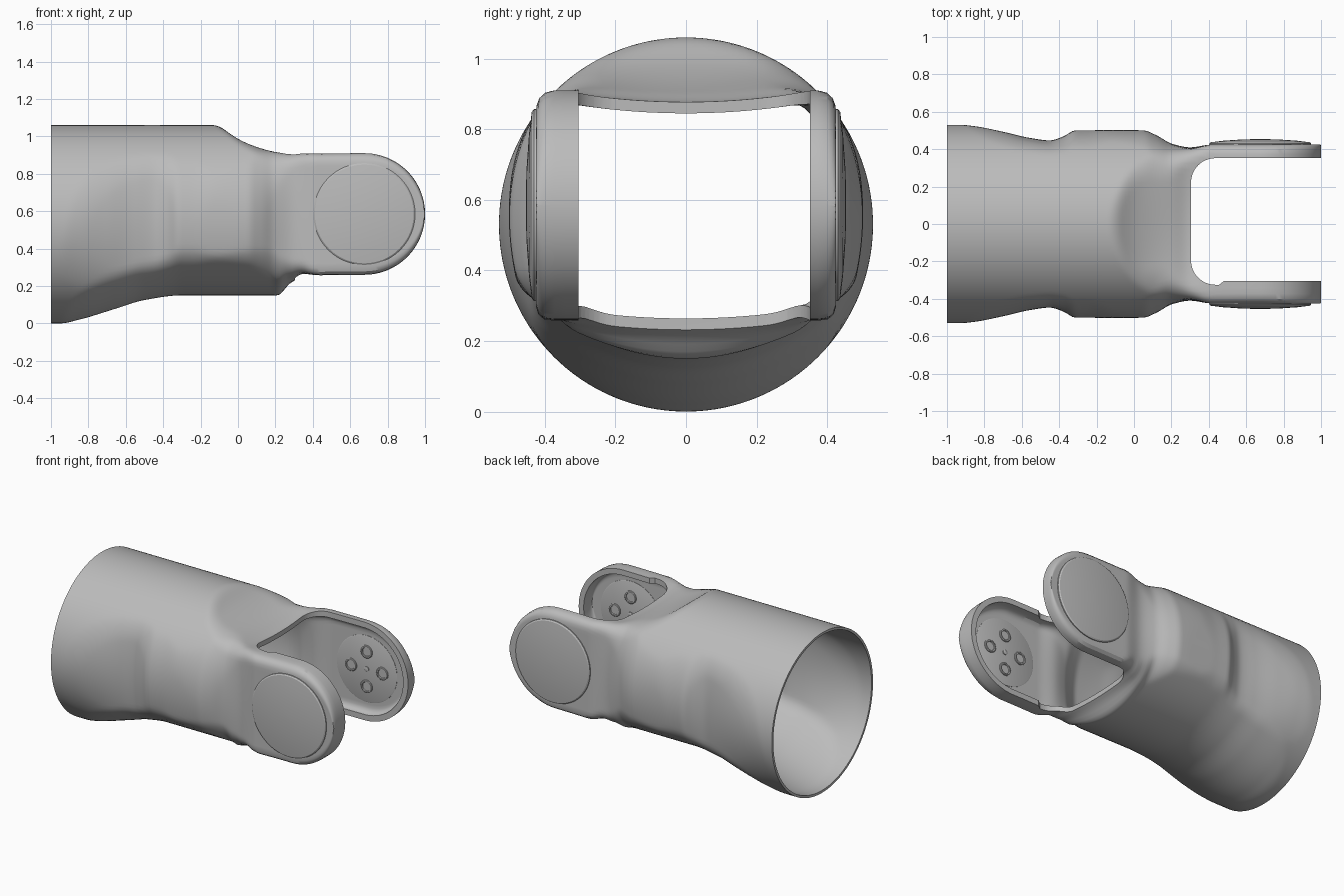
import bpy, bmesh, math

cube = bpy.data.objects.get("Cube")
if cube:
    bpy.data.objects.remove(cube, do_unlink=True)

grey = bpy.data.materials.new("plain grey")
grey.use_nodes = True
COLOUR = (0.5, 0.5, 0.5, 1)
grey.diffuse_color = COLOUR
grey.node_tree.nodes["Principled BSDF"].inputs["Base Color"].default_value = COLOUR

# Limits of the shell along its length: (x, value)
TOP = [(-1, 1.12), (-.2, 1.12), (-.115, 1.066), (0, .987), (.1, .94), (.2, .905), (.3, .877),
       (.45, .908), (.675, .91)]
BOTTOM = [(-1, -.01), (-.85, .02), (-.65, .08), (-.5, .125), (-.3, .15), (.21, .15),
          (.28, .215), (.36, .255), (.675, .26)]
WIDTH = [(-1, .545), (-.85, .524), (-.7, .493), (-.55, .459), (-.45, .447), (-.38, .467),
         (-.31, .502), (.05, .502), (.12, .475), (.2, .43), (.3, .41), (.42, .425), (1, .425)]
RADIUS = [(-1, .53), (.1, .53), (.35, .57), (1, .57)]
TOP_BEND = [(-1, 0), (0, 0), (.3, .25), (.45, 0), (1, 0)]
BOTTOM_BEND = [(-1, .9), (.18, .9), (.3, .25), (.45, 0), (1, 0)]
SIDE_BEND = [(-1, .9), (-.7, .6), (-.45, .35), (-.3, .6), (.05, .6), (.3, .1), (.42, 0), (1, 0)]
FILLET = [(-1, .004), (-.7, .025), (-.45, .035), (-.25, .04), (-.12, .02), (.05, .04),
          (.2, .09), (.32, .06), (.42, .04), (1, .04)]
WALL = [(-1, .016), (-.2, .025), (.3, .032), (.42, .036), (1, .036)]
END_X, END_Z, END_R = .675, .585, .325


def at(keys, x):
    """Monotone smooth interpolation."""
    i = 0
    while i < len(keys) - 2 and x > keys[i + 1][0]:
        i += 1

    def slope(j):
        if j < 0 or j > len(keys) - 2:
            return 0
        return (keys[j + 1][1] - keys[j][1]) / (keys[j + 1][0] - keys[j][0])

    def tangent(a, b):
        return 2 * a * b / (a + b) if a * b > 0 else 0
    (x0, v0), (x1, v1) = keys[i], keys[i + 1]
    d = x1 - x0
    s = min(max((x - x0) / d, 0), 1)
    m0 = tangent(slope(i - 1), slope(i)) * d
    m1 = tangent(slope(i), slope(i + 1)) * d
    return ((2*s**3 - 3*s*s + 1) * v0 + (s**3 - 2*s*s + s) * m0
            + (3*s*s - 2*s**3) * v1 + (s**3 - s*s) * m1)


def section(x, t, top, bottom, count=144):
    """Cross-section: a circle trimmed by curved sides, top and bottom, with filleted corners."""
    w, r, c = at(WIDTH, x) - t, at(RADIUS, x) - t, at(FILLET, x)
    kt, kb, ks = at(TOP_BEND, x), at(BOTTOM_BEND, x), at(SIDE_BEND, x)
    mid, half = (top + bottom) / 2, (top - bottom) / 2

    def inside(y, z):
        gaps = (r - math.hypot(y, z - .53),
                w - abs(y) - ks * (z - .56)**2,
                min(top + kt*y*y - z, z - bottom - kb*y*y))
        return min(gaps) > 0 and sum(max(0, c - g)**2 for g in gaps) < c * c
    ring = []
    for i in range(count):
        a = math.tau * (i + .5) / count
        dy, dz = w * math.cos(a), half * math.sin(a)
        lo, hi = 0, 2
        for _ in range(22):
            s = (lo + hi) / 2
            if inside(s * dy, mid + s * dz):
                lo = s
            else:
                hi = s
        ring.append((x, lo * dy, mid + lo * dz))
    return ring


def skin_rings(inner):
    """All cross-sections of the outer or inner skin, closing at the rounded fork end."""
    rings = []
    for i in range(100):
        x = -1 + (END_X + 1) * i / 100
        t = at(WALL, x) if inner else 0
        rings.append(section(x, t, at(TOP, x) - t, at(BOTTOM, x) + t))
    t = at(WALL, 1) if inner else 0
    for i in range(25):
        a = math.radians(88.5) * i / 24
        h = (END_R - t) * math.cos(a)
        rings.append(section(END_X + (END_R - t) * math.sin(a), t, END_Z + h, END_Z - h))
    return rings


def finish(name, bm):
    bmesh.ops.recalc_face_normals(bm, faces=bm.faces)
    mesh = bpy.data.meshes.new(name)
    bm.to_mesh(mesh)
    bm.free()
    mesh.materials.append(grey)
    ob = bpy.data.objects.new(name, mesh)
    bpy.context.collection.objects.link(ob)
    return ob


def select(ob):
    bpy.ops.object.select_all(action='DESELECT')
    ob.select_set(True)
    bpy.context.view_layer.objects.active = ob


def smooth(ob, degrees=28):
    select(ob)
    bpy.ops.object.shade_smooth_by_angle(angle=math.radians(degrees))


def bridge(bm, a, b):
    for i in range(len(a)):
        j = (i + 1) % len(a)
        bm.faces.new((a[i], a[j], b[j], b[i]))


# Hollow sleeve with closed fork end
bm = bmesh.new()
mouths = []
for inner in (False, True):
    loops = [[bm.verts.new(p) for p in ring] for ring in skin_rings(inner)]
    for a, b in zip(loops, loops[1:]):
        bridge(bm, a, b)
    bm.faces.new(loops[-1])
    mouths.append(loops[0])
bridge(bm, *mouths)
sleeve = finish("forked_sleeve", bm)

# Slot between the fork arms: rounded corners and a small notch on one side
X0, BACK, FRONT, CORNER = .305, .352, -.305, .13
outline = [(1.3, BACK)]
for i in range(13):
    a = math.radians(90 + 90 * i / 12)
    outline.append((X0 + CORNER * (1 + math.cos(a)), BACK - CORNER * (1 - math.sin(a))))
for i in range(13):
    a = math.radians(180 + 90 * i / 12)
    outline.append((X0 + CORNER * (1 + math.cos(a)), FRONT - .02 + CORNER * (1 + math.sin(a))))
outline += [(.455, FRONT - .02), (.48, FRONT), (1.3, FRONT)]
bm = bmesh.new()
low = [bm.verts.new((x, y, -.5)) for x, y in outline]
high = [bm.verts.new((x, y, 1.5)) for x, y in outline]
bridge(bm, low, high)
bm.faces.new(low)
bm.faces.new(high)
cutter = finish("slot_cutter", bm)
cutter.hide_render = True
cut = sleeve.modifiers.new("slot", 'BOOLEAN')
cut.operation, cut.solver, cut.object = 'DIFFERENCE', 'EXACT', cutter
select(sleeve)
bpy.ops.object.modifier_apply(modifier=cut.name)
bpy.data.objects.remove(cutter, do_unlink=True)
smooth(sleeve, 32)


def lathe(name, profile, x, z, side, steps=64):
    """Spin (radius, y) points about the y direction."""
    bm = bmesh.new()
    loops = []
    for r, y in profile:
        loops.append([bm.verts.new((x + r * math.cos(math.tau * i / steps), side * y,
                                    z + r * math.sin(math.tau * i / steps))) for i in range(steps)])
    for a, b in zip(loops, loops[1:]):
        bridge(bm, a, b)
    bm.faces.new(loops[0])
    bm.faces.new(loops[-1])
    smooth(finish(name, bm))


# Domed outer covers, inner pads and fasteners on both arms
COVER = [(.272, .41), (.272, .431), (.264, .437), (.2, .445), (.1, .452), (.02, .454)]
PAD = [(.22, .395), (.22, .387), (.215, .385)]
SCREW = [(.042, .395), (.042, .379), (.038, .376), (.03, .376), (.028, .382)]
PIN = [(.016, .395), (.016, .379), (.012, .377)]
for side, label in ((1, "back"), (-1, "front")):
    lathe(label + "_cover", COVER, END_X, END_Z, side)
    lathe(label + "_pad", PAD, END_X, END_Z, side)
    lathe(label + "_pin", PIN, END_X, END_Z, side, 20)
    for i in range(4):
        a = math.tau * i / 4
        lathe(f"{label}_screw_{i + 1}", SCREW, END_X + .115 * math.cos(a),
              END_Z + .115 * math.sin(a), side, 28)
